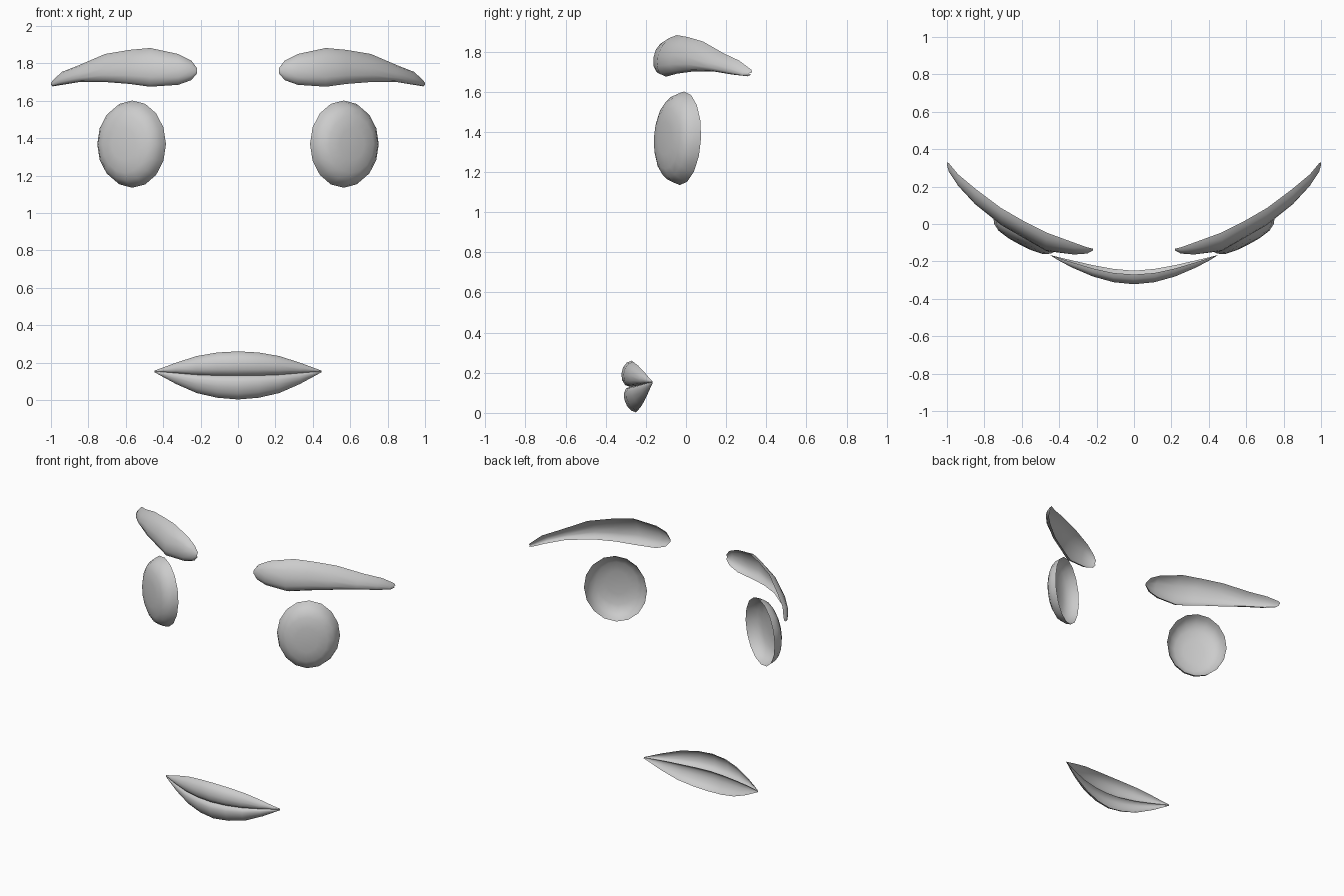
import bpy, bmesh
from math import sin, cos, pi, radians
from mathutils import Vector

cube = bpy.data.objects.get("Cube")
if cube:
    bpy.data.objects.remove(cube)

grey = bpy.data.materials.new("plain grey")
grey.use_nodes = True
grey.diffuse_color = (0.6, 0.6, 0.6, 1)
grey.node_tree.nodes["Principled BSDF"].inputs["Base Color"].default_value = (0.6, 0.6, 0.6, 1)


def arc(top, bottom, bulge, steps=6):
    """Rounded cross-section from top to bottom, swelling towards the front."""
    points = []
    for i in range(steps + 1):
        a = pi * i / steps
        p = Vector(top).lerp(Vector(bottom), (1 - cos(a)) / 2)
        p.y -= bulge * sin(a)
        points.append(p)
    return points


def loft(name, rows, side=1, closed=False):
    """Open shell skinned across rows of points, facing the front."""
    bm = bmesh.new()
    grid = [[bm.verts.new((side * p[0], p[1], p[2])) for p in row] for row in rows]
    count = len(grid[0])
    for a, b in zip(grid, grid[1:]):
        for j in range(count if closed else count - 1):
            k = (j + 1) % count
            bm.faces.new((a[j], a[k], b[k], b[j]))
    bmesh.ops.remove_doubles(bm, verts=bm.verts, dist=0.0005)
    bm.normal_update()
    if sum(f.normal.y * f.calc_area() for f in bm.faces) > 0:
        bmesh.ops.reverse_faces(bm, faces=bm.faces)
    mesh = bpy.data.meshes.new(name)
    bm.to_mesh(mesh)
    bm.free()
    mesh.materials.append(grey)
    obj = bpy.data.objects.new(name, mesh)
    bpy.context.collection.objects.link(obj)
    bpy.ops.object.select_all(action="DESELECT")
    obj.select_set(True)
    bpy.context.view_layer.objects.active = obj
    bpy.ops.object.shade_smooth_by_angle(angle=radians(55))


# Eyes: hollow flattened bowls, turned outwards and open at the back
eye_centre = Vector((0.565, -0.02, 1.368))
across = Vector((0.18, 0.095, 0))
upright = Vector((0, 0.01, 0.233))
forward = Vector((0.47, -0.88, 0))
bowl = [(1, 0), (0.95, 0.035), (0.84, 0.067), (0.66, 0.088), (0.36, 0.098), (0, 0.1)]
eye_rows = []
for radius, depth in bowl:
    ring = []
    for i in range(16):
        a = 2 * pi * i / 16
        ring.append(eye_centre + radius * (across * cos(a) + upright * sin(a)) + depth * forward)
    eye_rows.append(ring)

# Eyebrows: x, top y, top z, bottom y, bottom z, front y
brow_stations = [
    (0.22, -0.132, 1.775, -0.135, 1.745, -0.142),
    (0.25, -0.125, 1.815, -0.13, 1.71, -0.158),
    (0.32, -0.10, 1.85, -0.12, 1.685, -0.163),
    (0.47, -0.045, 1.882, -0.10, 1.675, -0.14),
    (0.58, 0.01, 1.872, -0.045, 1.69, -0.075),
    (0.71, 0.085, 1.85, 0.03, 1.70, 0.0),
    (0.85, 0.19, 1.79, 0.145, 1.70, 0.11),
    (0.94, 0.265, 1.755, 0.235, 1.685, 0.205),
    (0.99, 0.325, 1.71, 0.305, 1.677, 0.28),
    (1.0, 0.33, 1.695, 0.325, 1.685, 0.315),
]
brow_rows = [arc((x, yt, zt), (x, yb, zb), (yt + yb) / 2 - yf)
             for x, yt, zt, yb, zb, yf in brow_stations]

for label, side in (("left", 1), ("right", -1)):
    loft(label + "_eye", eye_rows, side, closed=True)
    loft(label + "_eyebrow", brow_rows, side)

# Lips: x, upper rim y z, crease y z, lower rim y z, bulge
lip_half = [
    (0, -0.27, 0.26, -0.28, 0.13, -0.25, 0.003, 0.047),
    (0.11, -0.262, 0.254, -0.27, 0.131, -0.24, 0.012, 0.045),
    (0.22, -0.238, 0.235, -0.247, 0.135, -0.22, 0.037, 0.038),
    (0.33, -0.205, 0.20, -0.212, 0.144, -0.195, 0.085, 0.025),
    (0.40, -0.183, 0.174, -0.186, 0.15, -0.178, 0.123, 0.012),
    (0.447, -0.166, 0.157, -0.166, 0.153, -0.166, 0.149, 0.002),
]
lip_stations = [(-s[0],) + s[1:] for s in lip_half[:0:-1]] + lip_half
upper_rows, lower_rows = [], []
for x, yu, zu, yc, zc, yl, zl, bulge in lip_stations:
    upper_rows.append(arc((x, yu, zu), (x, yc, zc), bulge))
    lower_rows.append(arc((x, yc, zc), (x, yl, zl), bulge * 0.9))
loft("upper_lip", upper_rows)
loft("lower_lip", lower_rows)
